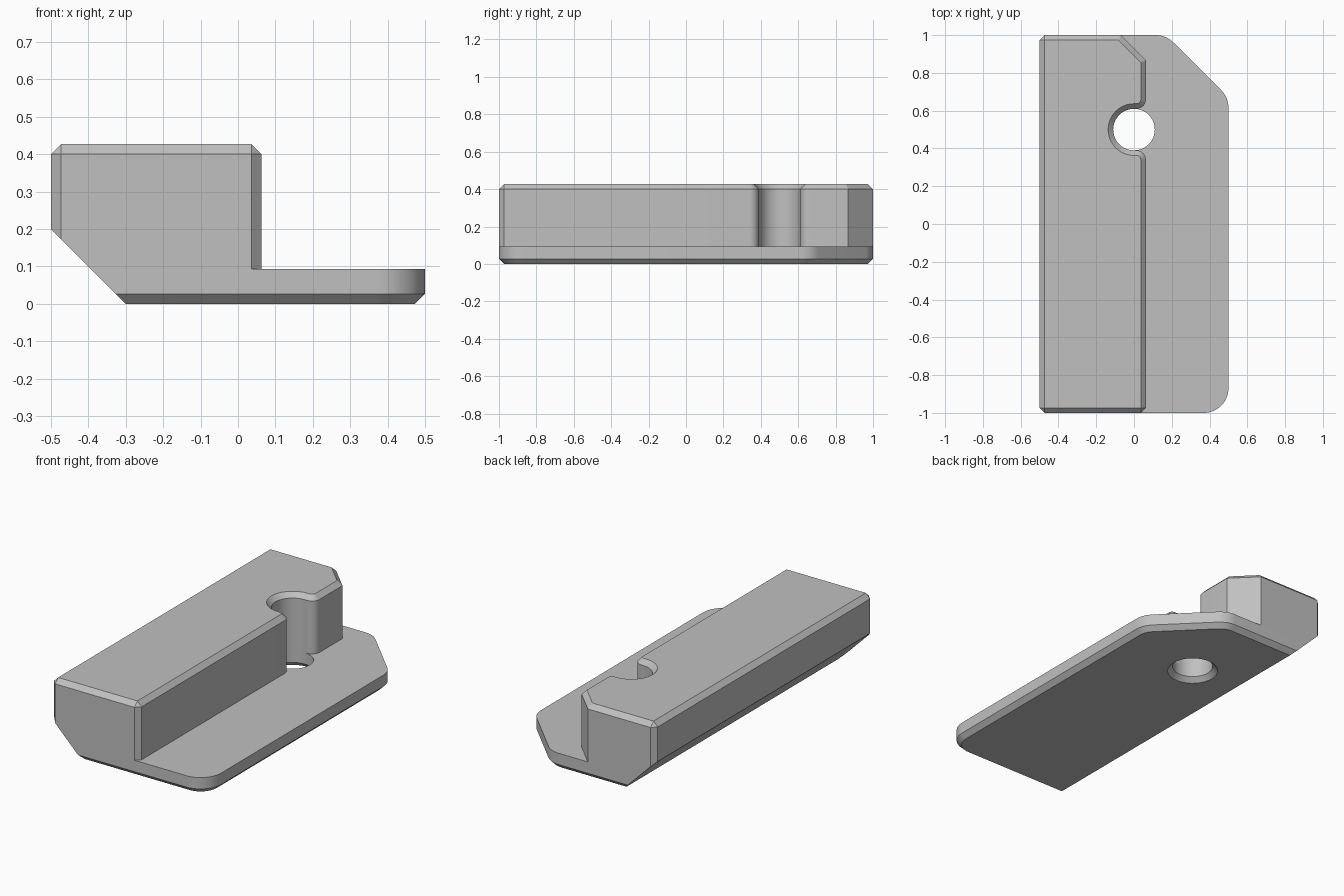
import bpy, bmesh, math
from mathutils import Vector, Matrix

cube = bpy.data.objects.get("Cube")
if cube:
    bpy.data.objects.remove(cube, do_unlink=True)

BEVEL = 0.027          # width of every edge bevel
PLATE_TOP = 0.093
RAIL_TOP = 0.427
HOLE_Y, HOLE_R = 0.5, 0.11

grey = bpy.data.materials.new("plain grey")
grey.use_nodes = True
grey.diffuse_color = (0.53, 0.53, 0.53, 1)
grey.node_tree.nodes["Principled BSDF"].inputs["Base Color"].default_value = (0.53, 0.53, 0.53, 1)


def rounded(corners):
    """Counter-clockwise outline from (x, y, radius, segments) corners."""
    pts = []
    for k, (x, y, r, n) in enumerate(corners):
        p = Vector((x, y))
        if n == 0:
            pts.append(p)
            continue
        u = (Vector(corners[k - 1][:2]) - p).normalized()
        v = (Vector(corners[(k + 1) % len(corners)][:2]) - p).normalized()
        angle = u.angle(v)
        centre = p + (u + v).normalized() * r / math.sin(angle / 2)
        spoke = p + u * r / math.tan(angle / 2) - centre
        for s in range(n + 1):
            pts.append(centre + Matrix.Rotation((math.pi - angle) * s / n, 2) @ spoke)
    return pts


def plate_outline(i):
    """Plate outline, moved inwards by i."""
    r, d = 0.13 - i, i * math.tan(math.pi / 8)
    return rounded([(-0.5 + i, -1 + i, 0, 0), (0.5 - i, -1 + i, r, 14),
                    (0.5 - i, 0.67 - d, r, 8), (0.17 - d, 1 - i, r, 8),
                    (-0.5 + i, 1 - i, 0, 0)])


def rail_outline(i):
    """Rail outline with the round notch, moved inwards by i."""
    d, c, f, right = i * math.tan(math.pi / 8), BEVEL - i, 0.05 - i, 0.063 - i
    notch = HOLE_R + i
    corners = [(-0.5 + i, -1 + i, c, 1), (right, -1 + i, c, 1),
               (right, HOLE_Y - notch, f, 8)]
    for s in range(25):
        a = -math.pi / 2 - math.pi * s / 24
        corners.append((notch * math.cos(a), HOLE_Y + notch * math.sin(a), 0, 0))
    corners += [(right, HOLE_Y + notch, f, 8), (right, 0.867 - d, 0, 0),
                (-0.07 - d, 1 - i, 0, 0), (-0.5 + i, 1 - i, c, 1)]
    return rounded(corners)


def hole_outline(r):
    return [Vector((r * math.cos(a), HOLE_Y + r * math.sin(a)))
            for a in (math.tau * s / 48 for s in range(48))]


def build(name, walls):
    """Each wall is a stack of (outline, z) rings; caps close both ends."""
    bm = bmesh.new()
    caps = ([], [])
    for stack in walls:
        rings = [[bm.verts.new((p.x, p.y, z)) for p in pts] for pts, z in stack]
        for low, high in zip(rings, rings[1:]):
            for k in range(len(low)):
                bm.faces.new((low[k - 1], low[k], high[k], high[k - 1]))
        caps[0].append(rings[0])
        caps[1].append(rings[-1])
    bmesh.ops.remove_doubles(bm, verts=bm.verts, dist=0.0001)
    bmesh.ops.dissolve_degenerate(bm, edges=bm.edges, dist=0.0001)
    for z, normal in ((walls[0][0][1], -1), (walls[0][-1][1], 1)):
        rim = [e for e in bm.edges if e.is_boundary
               and all(abs(v.co.z - z) < 0.0001 for v in e.verts)]
        bmesh.ops.triangle_fill(bm, edges=rim, use_beauty=True, normal=(0, 0, normal))
    # sloping undercut along the outer side
    cut = bmesh.ops.bisect_plane(bm, geom=bm.verts[:] + bm.edges[:] + bm.faces[:],
                                 plane_co=(-0.3, 0, 0), plane_no=(1, 0, 1), clear_inner=True)
    rim = [e for e in cut["geom_cut"] if isinstance(e, bmesh.types.BMEdge)]
    bmesh.ops.edgeloop_fill(bm, edges=rim)
    bmesh.ops.recalc_face_normals(bm, faces=bm.faces)
    mesh = bpy.data.meshes.new(name)
    bm.to_mesh(mesh)
    bm.free()
    mesh.materials.append(grey)
    obj = bpy.data.objects.new(name, mesh)
    bpy.context.collection.objects.link(obj)
    bpy.ops.object.select_all(action='DESELECT')
    obj.select_set(True)
    bpy.context.view_layer.objects.active = obj
    bpy.ops.object.shade_smooth_by_angle(angle=math.radians(25))


# Flat plate: bevelled underside and a countersunk through hole
build("base_plate", [
    [(plate_outline(BEVEL), 0), (plate_outline(0), BEVEL), (plate_outline(0), PLATE_TOP)],
    [(hole_outline(HOLE_R + BEVEL), 0), (hole_outline(HOLE_R), BEVEL),
     (hole_outline(HOLE_R), PLATE_TOP)]])

# Raised rail: bevelled top edge and a round notch beside the hole
build("raised_rail", [
    [(rail_outline(0), PLATE_TOP), (rail_outline(0), RAIL_TOP - BEVEL),
     (rail_outline(BEVEL), RAIL_TOP)]])
